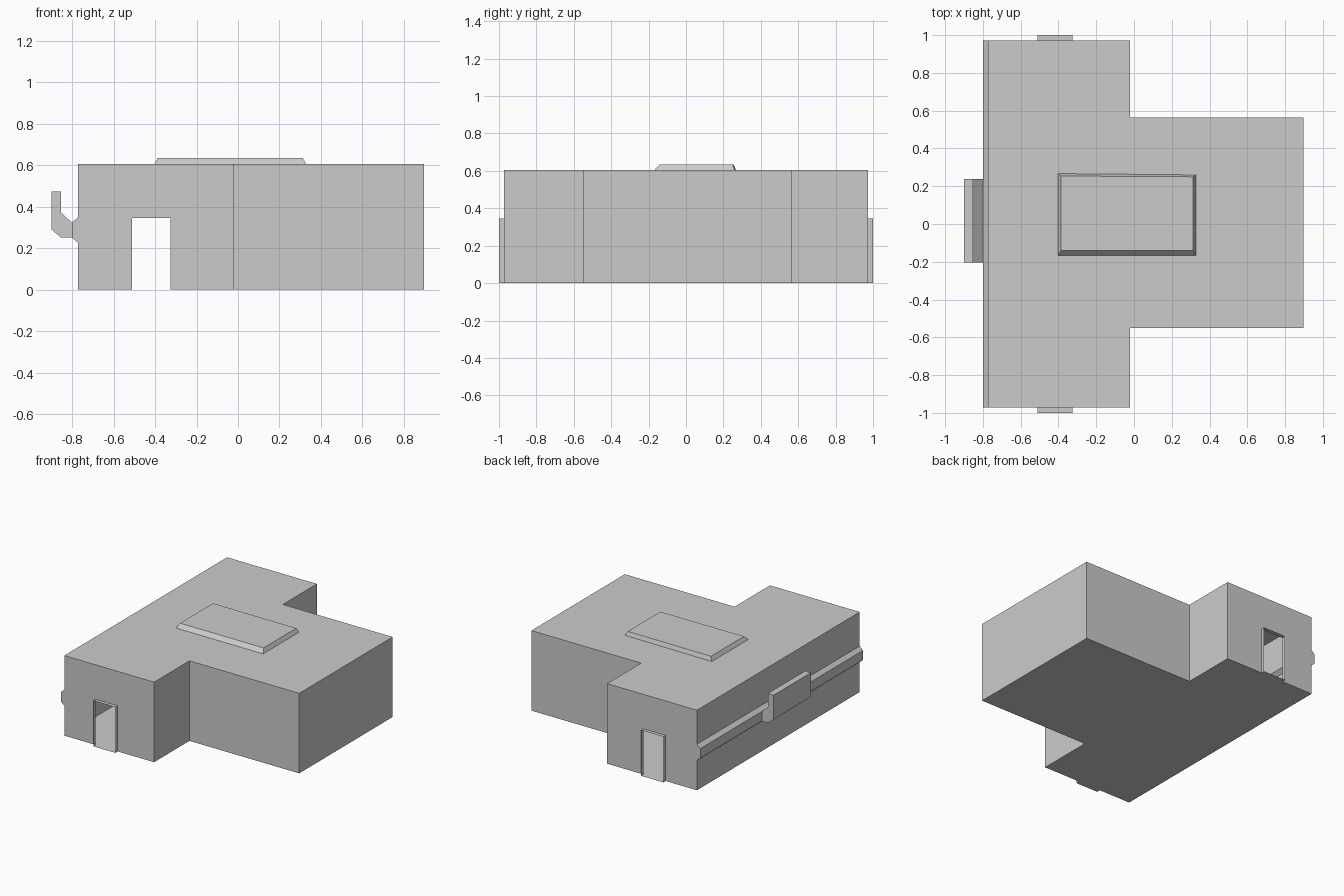
import bpy, bmesh

if "Cube" in bpy.data.objects:
    bpy.data.objects.remove(bpy.data.objects["Cube"])

# Main dimensions
H = 0.605                       # wall height
W, STEP, E = -0.772, -0.021, 0.897   # west wall, inner step, east wall (x)
YW = 0.972                      # half length of the long wing
S0, S1 = -0.55, 0.565           # wide block front and back (y)
D0, D1, DH = -0.51, -0.325, 0.345    # doorway left, right, height


def make(name, faces):
    """Mesh object from polygons given as point lists; shared points are welded."""
    bm = bmesh.new()
    for pts in faces:
        bm.faces.new([bm.verts.new(p) for p in pts])
    bmesh.ops.remove_doubles(bm, verts=bm.verts, dist=1e-5)
    bmesh.ops.recalc_face_normals(bm, faces=bm.faces)
    me = bpy.data.meshes.new(name)
    bm.to_mesh(me)
    bm.free()
    ob = bpy.data.objects.new(name, me)
    bpy.context.collection.objects.link(ob)
    return ob


def sweep(path, y0, y1, closed=False):
    """Quads sweeping an (x, z) path along y."""
    nxt = path[1:] + (path[:1] if closed else [])
    return [[(a[0], y0, a[1]), (b[0], y0, b[1]), (b[0], y1, b[1]), (a[0], y1, a[1])]
            for a, b in zip(path, nxt)]


def at_y(path, y):
    return [(x, y, z) for x, z in path]


# Hollow building shell: end walls with door openings, west wall with moulding
west = [(W, H), (W, 0.348), (-0.8, 0.322), (-0.8, 0.25), (W, 0.226), (W, 0)]
door = [(D0, 0), (D0, DH), (D1, DH), (D1, 0)]
end_wall = west + door + [(STEP, 0), (STEP, H)]
faces = [at_y(end_wall, y) for y in (-YW, YW)] + sweep(west, -YW, YW)

# Stepped east side walls
east = [(STEP, -YW), (STEP, S0), (E, S0), (E, S1), (STEP, S1), (STEP, YW)]
faces += [[(*a, 0), (*b, 0), (*b, H), (*a, H)] for a, b in zip(east, east[1:])]

# Roof and floor
faces.append([(x, y, H) for x, y in [(W, -YW)] + east + [(W, YW)]])
floor = [(W, -YW), (D0, -YW), (D1, -YW)] + east + [(D1, YW), (D0, YW), (W, YW)]
faces.append([(x, y, 0) for x, y in floor])
make("building_shell", faces)

# Thin door surrounds at both ends
for name, s in (("front_door_surround", -1), ("back_door_surround", 1)):
    make(name, sweep(door, s * YW, s, closed=True))

# Upturned bracket growing out of the moulding
bracket = [(-0.8, 0.322), (-0.852, 0.37), (-0.852, 0.473), (-0.9, 0.473),
           (-0.9, 0.29), (-0.852, 0.25), (-0.8, 0.25)]
B0, B1 = -0.205, 0.238
make("side_bracket", [at_y(bracket, B0), at_y(bracket, B1)] + sweep(bracket, B0, B1))

# Bevelled roof panel
base = [(-0.403, -0.168, H), (0.328, -0.168, H), (0.328, 0.26, H), (-0.403, 0.267, H)]
ztop = 0.635
top = [(-0.386, -0.14, ztop), (0.312, -0.14, ztop), (0.312, 0.25, ztop), (-0.386, 0.254, ztop)]
make("roof_panel", [top] + [[base[i], base[(i + 1) % 4], top[(i + 1) % 4], top[i]]
                            for i in range(4)])
